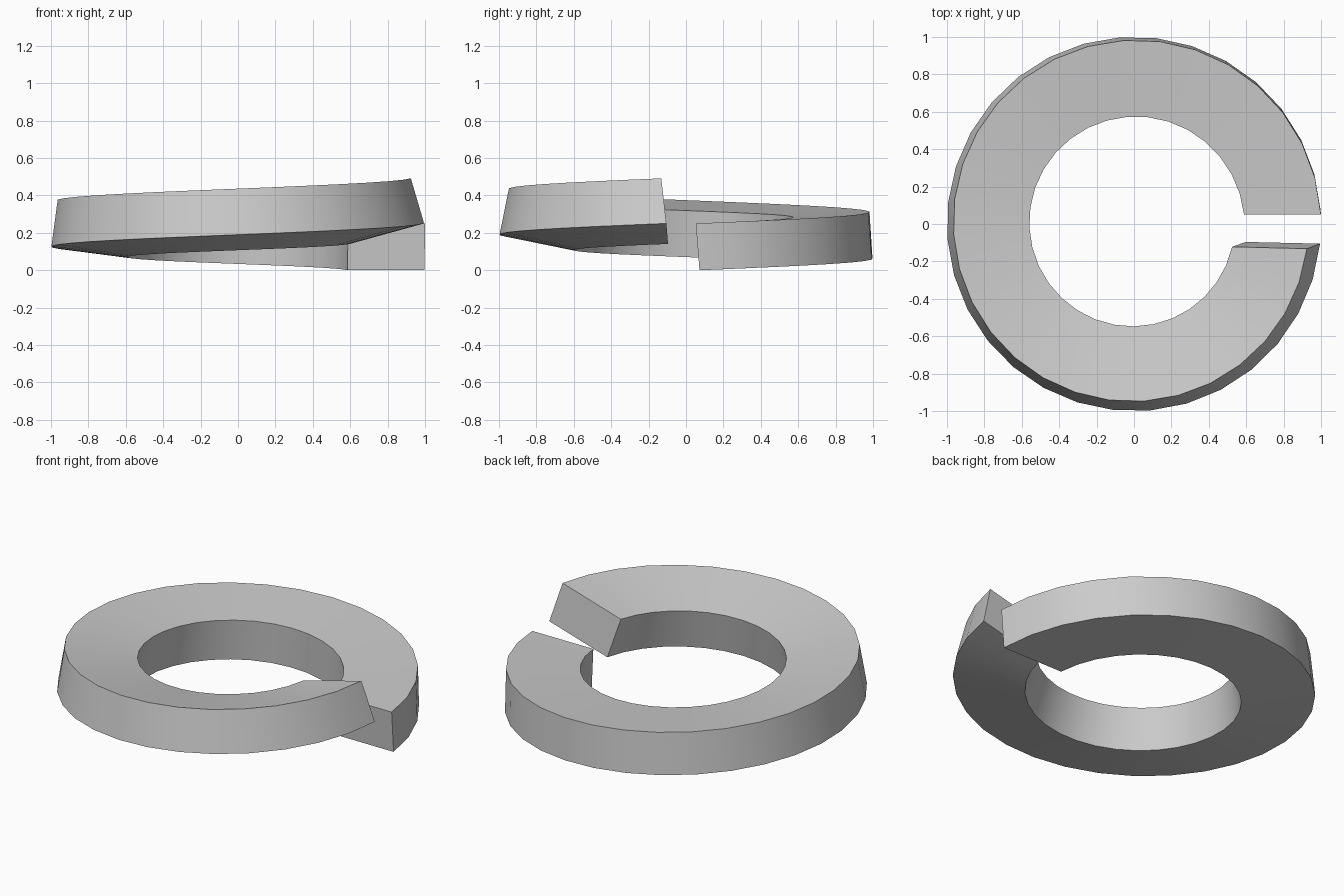
import bpy
import bmesh
from math import asin, cos, sin, pi, radians

old = bpy.data.objects.get("Cube")
if old:
    bpy.data.objects.remove(old, do_unlink=True)

SEGMENTS = 31
WIDTH, HEIGHT = 0.41, 0.25      # section size
RISE = 0.25                     # climb over one turn
TWIST = radians(15.5)           # section tilt gained over the turn

# Plain grey steel
steel = bpy.data.materials.new("grey_steel")
steel.use_nodes = True
colour = (0.6, 0.6, 0.6, 1)
steel.diffuse_color = colour
steel.node_tree.nodes["Principled BSDF"].inputs["Base Color"].default_value = colour

# Section corners: inward offset, height, y of start cut, y of end cut
CORNERS = [
    (0, 0, 0.072, -0.105),
    (0, HEIGHT, 0.052, -0.132),
    (-WIDTH, HEIGHT, 0.052, -0.122),
    (-WIDTH, 0, 0.072, -0.096),
]


def corner_point(t, corner):
    """Point of a section corner at fraction t of the rising, twisting turn."""
    u, v, y_start, y_end = corner
    tilt = TWIST * t
    radius = 1 + u * cos(tilt) - v * sin(tilt)
    z = RISE * t + u * sin(tilt) + v * cos(tilt)
    start = asin(y_start / radius)
    end = 2 * pi + asin(y_end / radius)
    angle = start + (end - start) * t
    return radius * cos(angle), radius * sin(angle), z


# Split ring: sweep the rectangular section and cap both cut ends
bm = bmesh.new()
rings = [[bm.verts.new(corner_point(i / SEGMENTS, c)) for c in CORNERS]
         for i in range(SEGMENTS + 1)]
for a, b in zip(rings, rings[1:]):
    for k in range(4):
        n = (k + 1) % 4
        bm.faces.new((a[k], b[k], b[n], a[n]))
bm.faces.new(rings[0])
bm.faces.new(rings[-1])
bmesh.ops.recalc_face_normals(bm, faces=bm.faces)

mesh = bpy.data.meshes.new("split_ring")
bm.to_mesh(mesh)
bm.free()
mesh.materials.append(steel)
ring = bpy.data.objects.new("split_ring", mesh)
bpy.context.collection.objects.link(ring)

# Smooth curved walls, crisp rims and cuts
bpy.ops.object.select_all(action='DESELECT')
ring.select_set(True)
bpy.context.view_layer.objects.active = ring
bpy.ops.object.shade_smooth_by_angle(angle=radians(30))
